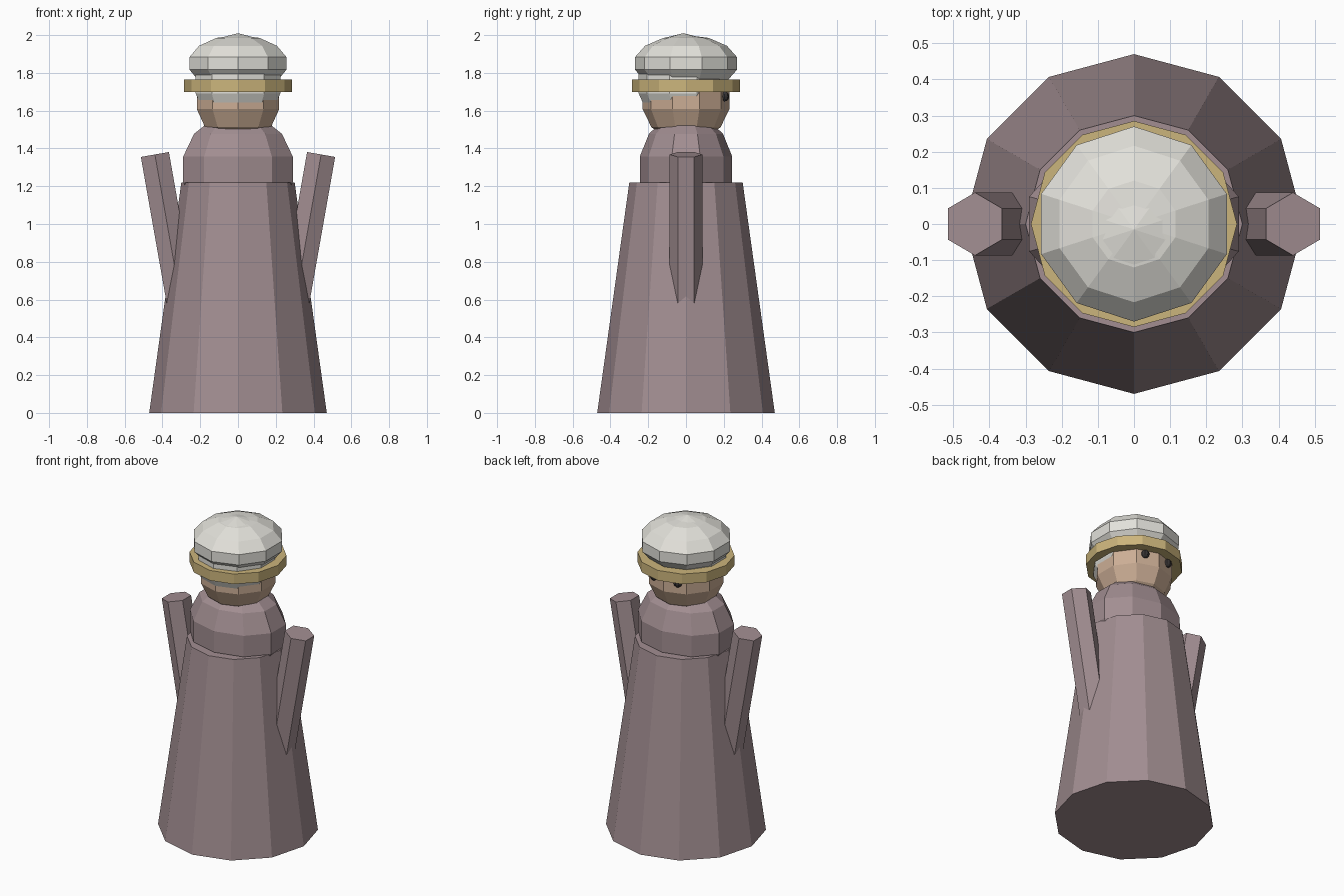
import bpy, bmesh
from math import sin, cos, pi, radians
from mathutils import Vector

if "Cube" in bpy.data.objects:
    bpy.data.objects.remove(bpy.data.objects["Cube"])


def material(name, rgb):
    m = bpy.data.materials.new(name)
    m.diffuse_color = (*rgb, 1)
    m.use_nodes = True
    m.node_tree.nodes["Principled BSDF"].inputs["Base Color"].default_value = m.diffuse_color
    return m


CLOTH = material("mauve_cloth", (0.36, 0.27, 0.285))
WHITE = material("off_white", (0.76, 0.75, 0.70))
GOLD = material("gold", (0.60, 0.46, 0.20))
SKIN = material("skin", (0.60, 0.42, 0.30))
DARK = material("dark", (0.04, 0.035, 0.035))


def lathe(name, profile, sides, mat, loc=(0, 0, 0), scale=(1, 1, 1), rot_y=0.0):
    """Flat-faced turned solid; profile is (radius, z) from bottom to top, first vertex on +y."""
    bm = bmesh.new()
    rings = []
    for r, z in profile:
        if r < 1e-5:
            rings.append([bm.verts.new((0, 0, z))])
        else:
            rings.append([bm.verts.new((r * sin(2 * pi * i / sides), r * cos(2 * pi * i / sides), z))
                          for i in range(sides)])
    for a, b in zip(rings, rings[1:]):
        for i in range(sides):
            j = (i + 1) % sides
            corners = [a[i % len(a)], a[j % len(a)], b[j % len(b)], b[i % len(b)]]
            bm.faces.new(list(dict.fromkeys(corners)))
    for end in (rings[0], rings[-1]):
        if len(end) > 1:
            bm.faces.new(end)
    bmesh.ops.recalc_face_normals(bm, faces=bm.faces)
    mesh = bpy.data.meshes.new(name)
    bm.to_mesh(mesh)
    bm.free()
    mesh.materials.append(mat)
    ob = bpy.data.objects.new(name, mesh)
    ob.location, ob.scale, ob.rotation_euler = loc, scale, (0, rot_y, 0)
    bpy.context.collection.objects.link(ob)
    return ob


def ball(name, loc, radii, mat, sides=10, rings=7):
    profile = [(sin(pi * k / rings), -cos(pi * k / rings)) for k in range(rings + 1)]
    return lathe(name, profile, sides, mat, loc, radii)


# Body
lathe("robe", [(0.47, 0), (0.30, 1.22)], 12, CLOTH)
ball("shoulders", (0, 0, 1.29), (0.313, 0.251, 0.30), CLOTH)

# Arms: hexagonal sleeves leaning outward, lower ends sunk in the robe
tilt, length = radians(10), 0.85
for side, label in ((-1, "left"), (1, "right")):
    top = Vector((side * 0.44, 0, 1.368))
    axis = Vector((side * sin(tilt), 0, cos(tilt)))
    lathe("arm_" + label, [(0.087, -length), (0.087, 0)], 6, CLOTH, top, rot_y=side * tilt)

# Head, hair and hat
ball("head", (0, 0, 1.66), (0.235, 0.235, 0.235), SKIN)
ball("hair", (0, -0.015, 1.75), (0.242, 0.242, 0.26), WHITE)
lathe("hat_band", [(0.285, 1.70), (0.285, 1.765)], 12, GOLD)
ball("hat_dome", (0, 0, 1.85), (0.277, 0.277, 0.15), WHITE)

# Eyes, on the +y side
for side, label in ((-1, "left"), (1, "right")):
    ball("eye_" + label, (side * 0.085, 0.203, 1.675), (0.026, 0.026, 0.026), DARK, 8, 6)
